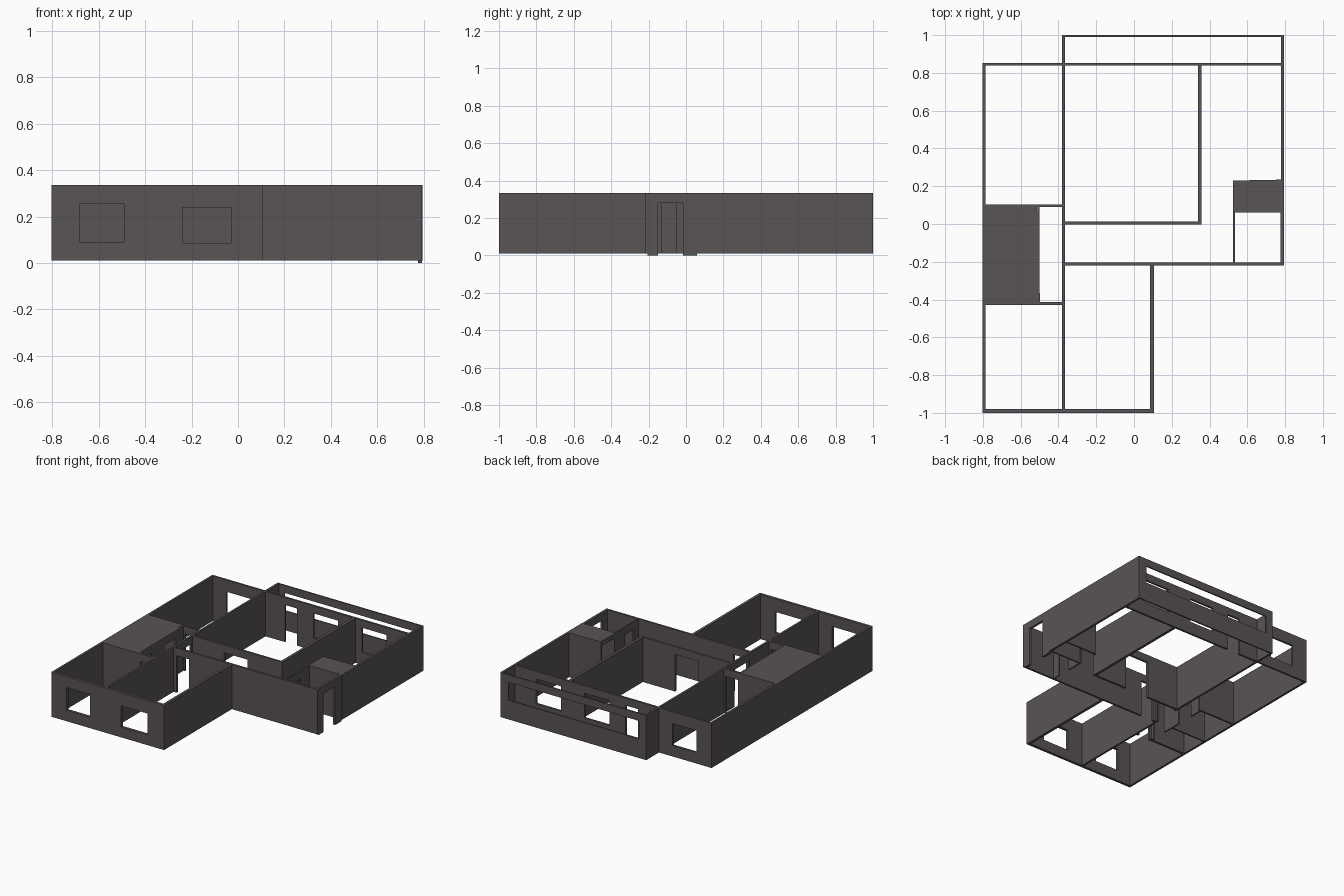
import bpy, bmesh

cube = bpy.data.objects.get("Cube")
if cube:
    bpy.data.objects.remove(cube, do_unlink=True)

BASE, TOP, DOOR = 0.01, 0.335, 0.28

grey = bpy.data.materials.new("dark warm grey")
colour = (0.10, 0.088, 0.093, 1)
grey.diffuse_color = colour
grey.use_nodes = True
grey.node_tree.nodes["Principled BSDF"].inputs["Base Color"].default_value = colour


def finish(name, bm):
    bmesh.ops.remove_doubles(bm, verts=bm.verts, dist=1e-5)
    bmesh.ops.recalc_face_normals(bm, faces=bm.faces)
    mesh = bpy.data.meshes.new(name)
    bm.to_mesh(mesh)
    bm.free()
    mesh.materials.append(grey)
    bpy.context.collection.objects.link(bpy.data.objects.new(name, mesh))


def wall(name, axis, lo, hi, start, end, holes=(), base=BASE):
    """Wall running along axis, lo..hi thick, with holes (start, end, bottom, top)."""
    us = sorted({start, end, *(v for h in holes for v in h[:2])})
    zs = sorted({base, TOP, *(max(v, base) for h in holes for v in h[2:])})

    def solid(i, j):
        if not (0 <= i < len(us) - 1 and 0 <= j < len(zs) - 1):
            return False
        u, z = (us[i] + us[i + 1]) / 2, (zs[j] + zs[j + 1]) / 2
        return not any(a < u < b and c < z < d for a, b, c, d in holes)

    bm = bmesh.new()

    def quad(*pts):
        bm.faces.new([bm.verts.new((u, t, z) if axis == "x" else (t, u, z))
                      for u, t, z in pts])

    for i in range(len(us) - 1):
        for j in range(len(zs) - 1):
            if not solid(i, j):
                continue
            a, b, c, d = us[i], us[i + 1], zs[j], zs[j + 1]
            for t in (lo, hi):
                quad((a, t, c), (b, t, c), (b, t, d), (a, t, d))
            for u, n in ((a, i - 1), (b, i + 1)):
                if not solid(n, j):
                    quad((u, lo, c), (u, hi, c), (u, hi, d), (u, lo, d))
            for z, n in ((c, j - 1), (d, j + 1)):
                if not solid(i, n):
                    quad((a, lo, z), (b, lo, z), (b, hi, z), (a, hi, z))
    finish(name, bm)


def slab(name, corners, thick=0.008):
    bm = bmesh.new()
    face = bm.faces.new([bm.verts.new((x, y, TOP - thick)) for x, y in corners])
    new = bmesh.ops.extrude_face_region(bm, geom=[face])["geom"]
    bmesh.ops.translate(bm, vec=(0, 0, thick),
                        verts=[v for v in new if isinstance(v, bmesh.types.BMVert)])
    finish(name, bm)


def door(a, b):
    return (a, b, 0, DOOR)


# Outer walls
wall("front_wall", "x", -1.0, -0.98, -0.803, 0.105,
     [(-0.68, -0.49, 0.09, 0.255), (-0.24, -0.03, 0.085, 0.24)])
wall("right_long_wall", "y", -0.803, -0.787, -0.98, 0.853)
wall("left_front_wall", "y", 0.085, 0.105, -0.98, -0.22)
wall("left_back_wall", "y", 0.779, 0.795, 0.06, 0.99)
wall("entrance_wall", "y", 0.776, 0.793, -0.205, 0.06, [door(-0.15, -0.015)], 0)
wall("rear_wall", "x", 0.838, 0.853, -0.787, 0.779,
     [(-0.68, -0.49, 0.09, 0.25), door(-0.21, -0.11),
      (0.02, 0.22, 0.10, DOOR), (0.41, 0.61, 0.10, DOOR)])

# Balcony parapet with one long opening
wall("balcony_wall", "x", 0.99, 1.0, -0.38, 0.795, [(-0.32, 0.73, 0.15, DOOR)])

# Inner walls
wall("spine_wall", "y", -0.38, -0.365, -0.98, 0.99, [door(-0.19, -0.015)])
wall("corridor_wall", "x", -0.22, -0.205, -0.365, 0.793, [door(-0.34, -0.24)])
wall("living_side_wall", "y", 0.338, 0.358, -0.003, 0.838)
wall("living_front_wall", "x", -0.003, 0.013, -0.365, 0.338, [door(-0.11, 0.08)])

# Bathrooms beside a small lobby
wall("bathroom_door_wall", "y", -0.51, -0.5, -0.413, 0.09,
     [door(-0.39, -0.28), door(-0.13, 0.0)])
wall("bathroom_back_wall", "x", 0.09, 0.103, -0.787, -0.38, [door(-0.49, -0.39)])
wall("bathroom_front_wall", "x", -0.43, -0.413, -0.787, -0.38, [door(-0.485, -0.395)])
wall("bathroom_divider", "x", -0.21, -0.2, -0.787, -0.51)
slab("bathroom_ceiling", [(-0.8, -0.43), (-0.497, -0.43), (-0.513, 0.103), (-0.8, 0.103)])

# Entrance hall and closet
wall("hall_wall", "y", 0.525, 0.535, -0.205, 0.06, [door(-0.15, -0.05)])
wall("closet_door_wall", "y", 0.525, 0.535, 0.06, 0.23, [(0.075, 0.215, 0, 0.3)])
wall("closet_front_wall", "x", 0.06, 0.07, 0.535, 0.779)
wall("closet_back_wall", "x", 0.22, 0.23, 0.535, 0.779)
slab("closet_ceiling", [(0.525, 0.06), (0.79, 0.06), (0.79, 0.235), (0.525, 0.23)])
